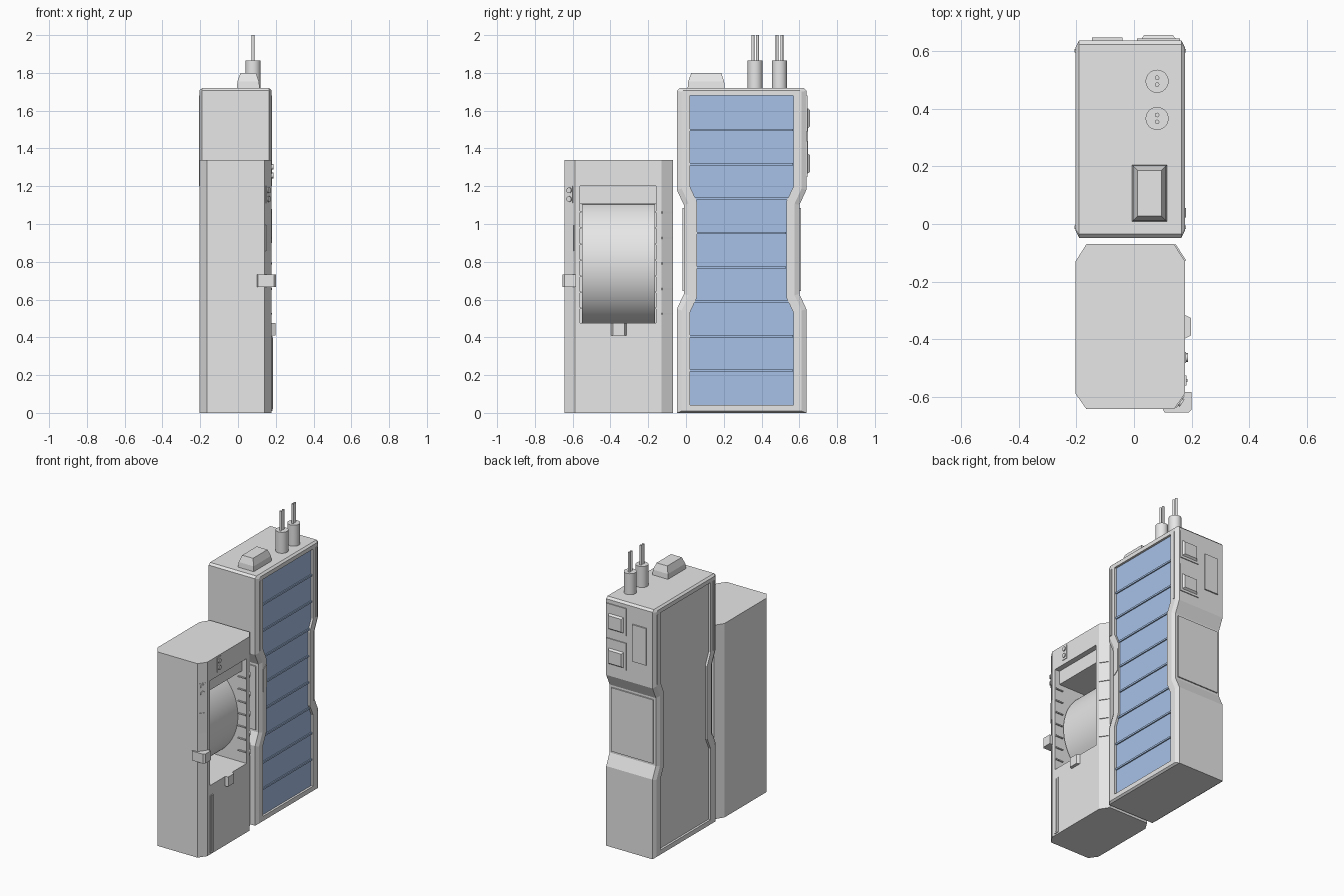
import bpy, bmesh, math
from mathutils import Vector

if "Cube" in bpy.data.objects:
    bpy.data.objects.remove(bpy.data.objects["Cube"])


def material(name, rgb):
    m = bpy.data.materials.new(name)
    m.diffuse_color = (*rgb, 1)
    m.use_nodes = True
    m.node_tree.nodes["Principled BSDF"].inputs["Base Color"].default_value = m.diffuse_color
    return m


GREY = material("light grey", (0.8, 0.8, 0.8))
BLUE = material("panel blue", (0.40, 0.555, 0.83))


def loft(name, rings, mat=GREY, cap_mat=None):
    """Skin a list of equal-length rings and cap both ends."""
    bm = bmesh.new()
    vs = [[bm.verts.new(p) for p in r] for r in rings]
    n = len(vs[0])
    for a, b in zip(vs, vs[1:]):
        for i in range(n):
            j = (i + 1) % n
            bm.faces.new((a[i], a[j], b[j], b[i]))
    bm.faces.new(vs[0][::-1])
    end = bm.faces.new(vs[-1])
    if cap_mat:
        end.material_index = 1
    bmesh.ops.recalc_face_normals(bm, faces=bm.faces[:])
    me = bpy.data.meshes.new(name)
    bm.to_mesh(me)
    bm.free()
    me.materials.append(mat)
    if cap_mat:
        me.materials.append(cap_mat)
    ob = bpy.data.objects.new(name, me)
    bpy.context.collection.objects.link(ob)
    return ob


def prism(name, pts, z0, z1, mat=GREY):
    return loft(name, [[(x, y, z) for x, y in pts] for z in (z0, z1)], mat)


def box(name, x0, x1, y0, y1, z0, z1, mat=GREY):
    return prism(name, [(x0, y0), (x1, y0), (x1, y1), (x0, y1)], z0, z1, mat)


def smooth(ob):
    bpy.ops.object.select_all(action='DESELECT')
    ob.select_set(True)
    bpy.context.view_layer.objects.active = ob
    bpy.ops.object.shade_smooth_by_angle(angle=math.radians(35))


def rod(name, p0, p1, r, n=24):
    p0, p1 = Vector(p0), Vector(p1)
    q = (p1 - p0).to_track_quat('Z', 'Y')
    circle = [q @ Vector((r * math.cos(math.tau * i / n), r * math.sin(math.tau * i / n), 0))
              for i in range(n)]
    ob = loft(name, [[p + c for c in circle] for p in (p0, p1)])
    smooth(ob)
    return ob


def corner_plate(name, cx, cy, side, width, z0, z1, depth):
    """Plate lying on a chamfered right-hand corner (side -1 front, +1 back)."""
    t = Vector((0.55, -side * 0.835)) * width / 2
    n = Vector((0.835, side * 0.55)) * depth
    c = Vector((cx, cy))
    prism(name, [c - t - n, c + t - n, c + t + n, c - t + n], z0, z1)


L, R = -0.203, 0.177

# ---- Small cabinet: chamfered body with a window cut into the right side ----
body = prism("small_cabinet", [(L, -0.588), (L + .038, -0.642), (R - .038, -0.642), (R, -0.588),
                               (R, -0.13), (R - .038, -0.07), (L + .038, -0.07), (L, -0.13)], 0, 1.34)
cutter = box("window_cutter", -0.11, 0.3, -0.56, -0.159, 0.476, 1.2)
cutter.hide_render = True
mod = body.modifiers.new("window", 'BOOLEAN')
mod.object, mod.operation, mod.solver = cutter, 'DIFFERENCE', 'EXACT'
bpy.context.view_layer.objects.active = body
bpy.ops.object.modifier_apply(modifier=mod.name)
bpy.data.objects.remove(cutter)

# Curved drum and header inside the window
rad, mid = 0.347, 0.79
arc = [math.radians(-65 + 130 * i / 32) for i in range(33)]
drum_xz = [(0.115 - rad + rad * math.cos(a), mid + rad * math.sin(a)) for a in arc]
smooth(loft("drum", [[(x, y, z) for x, z in drum_xz] for y in (-0.55, -0.165)]))
box("window_header", -0.11, 0.14, -0.56, -0.159, 1.105, 1.2)
for i in range(7):
    for k, y in enumerate((-0.56, -0.167)):
        box(f"window_notch_{i}_{k}", 0.115, 0.172, y, y + 0.008, 0.55 + i * .085, 0.558 + i * .085)

# Latch below the window, and lower trim
loft("window_latch", [[(x, y, z) for y, z in ((-.402 + d, .41), (-.31 - d, .41), (-.31 - d, .476), (-.402 + d, .476))]
                      for x, d in ((R - .01, 0), (0.198, 0.016))])
box("lower_strip", R - .01, R + .005, -0.56, -0.525, 0.01, 0.407)
box("lower_strip_rib", R - .01, R + .009, -0.548, -0.537, 0.02, 0.40)

# Ridges on the back corner
for i, z in enumerate((0.525, 0.655, 0.79, 0.925, 1.06)):
    corner_plate(f"corner_ridge_{i}", R - .019, -0.10, 1, 0.068, z - .005, z + .005, 0.005)

# Lamps, badge plate and bracket
box("side_lamp_plate", R - .01, R + .004, -0.482, -0.444, 1.23, 1.33)
corner_plate("corner_lamp_plate", R - .019, -0.615, -1, 0.04, 1.11, 1.2, 0.004)
corner_plate("corner_cover", R - .019, -0.615, -1, 0.052, 0.857, 0.995, 0.004)
for i, dz in enumerate((-0.023, 0.023)):
    rod(f"side_lamp_{i}", (R, -0.463, 1.28 + dz), (R + .011, -0.463, 1.28 + dz), 0.015, 16)
    rod(f"corner_lamp_{i}", (R - .019, -0.615, 1.155 + dz), (R - .01, -0.621, 1.155 + dz), 0.015, 16)
prism("corner_bracket", [(0.095, -0.63), (0.105, -0.653), (0.19, -0.653), (0.2, -0.643),
                         (0.2, -0.582), (0.17, -0.582)], 0.667, 0.732)

# ---- Large cabinet: waisted outline lofted along x, recessed side panels ----
Y0, Y1, W = -0.048, 0.637, 0.037


def ring(x, d, zb, zt, t, c):
    half = [(0, zb), (0, 0.55 - t), (W, 0.63 - t), (W, 1.10 + t), (0, 1.18 + t), (0, zt - c), (c, zt)]
    left = [(x, Y0 + d + o, z) for o, z in half]
    right = [(x, Y1 - d - o, z) for o, z in half]
    return left + right[::-1]


def panel(x):
    return ring(x, 0.069, 0.042, 1.68, 0.018, 0.002)


full = (0, 0, 1.72, 0, 0.014)
edge = (0.025, 0.01, 1.708, 0.008, 0.008)
loft("large_cabinet", [panel(L + .015), panel(L), ring(L, *edge), ring(L + .013, *full),
                       ring(R - .013, *full), ring(R, *edge), panel(R), panel(R - .015)], GREY, BLUE)

# Horizontal seams across the blue panel
for i in range(1, 9):
    z = 0.042 + i * 0.182
    d = W if 0.59 < z < 1.12 else 0.0
    box(f"panel_seam_{i}", R - .017, R - .007, 0.022 + d, 0.567 - d, z - .006, z + .006, BLUE)

# Trim on the frames, both sides
for s, x in (("right", R), ("left", L)):
    for e, y in (("front", -0.018), ("back", 0.594)):
        box(f"{s}_{e}_trim", x - .004, x + .004, y, y + .013, 1.2, 1.68)
loft("frame_handle", [[(x, 0.022, 0.90), (x, 0.056, 0.925), (x, 0.056, 1.08), (x, 0.022, 1.06)]
                      for x in (R - .016, R + .004)])

# Waist plates on front and back
for name, y in (("front", Y0 + W), ("back", Y1 - W)):
    box(f"{name}_waist_plate", L + .03, R - .03, y - .008, y + .008, 0.645, 1.085)

# Back hatches with hoods, and a service plate
for i, dz in enumerate((0, -0.24)):
    box(f"back_hatch_{i}", 0.01, 0.16, 0.63, 0.643, 1.49 + dz, 1.68 + dz)
    loft(f"hatch_hood_{i}", [[(0.02 + d, y, 1.5 + dz + d), (0.15 - d, y, 1.5 + dz + d),
                              (0.15 - d, y, 1.62 + dz - d), (0.02 + d, y, 1.62 + dz - d)]
                             for y, d in ((0.635, 0), (0.656, 0.016))])
box("service_plate", -0.145, -0.04, 0.63, 0.646, 1.33, 1.585)

# Roof: tapered housing and two posts with pin pairs
loft("roof_housing", [[(-.007 + d, .008 + d, z), (.115 - d, .008 + d, z),
                       (.115 - d, .206 - d, z), (-.007 + d, .206 - d, z)]
                      for z, d in ((1.71, 0), (1.755, 0.004), (1.8, 0.02))])
for i, y in enumerate((0.366, 0.495)):
    rod(f"roof_post_{i}", (0.08, y, 1.71), (0.08, y, 1.865), 0.04)
    for k, dy in enumerate((-0.012, 0.012)):
        rod(f"roof_pin_{i}_{k}", (0.08, y + dy, 1.86), (0.08, y + dy, 2.0), 0.008, 12)
